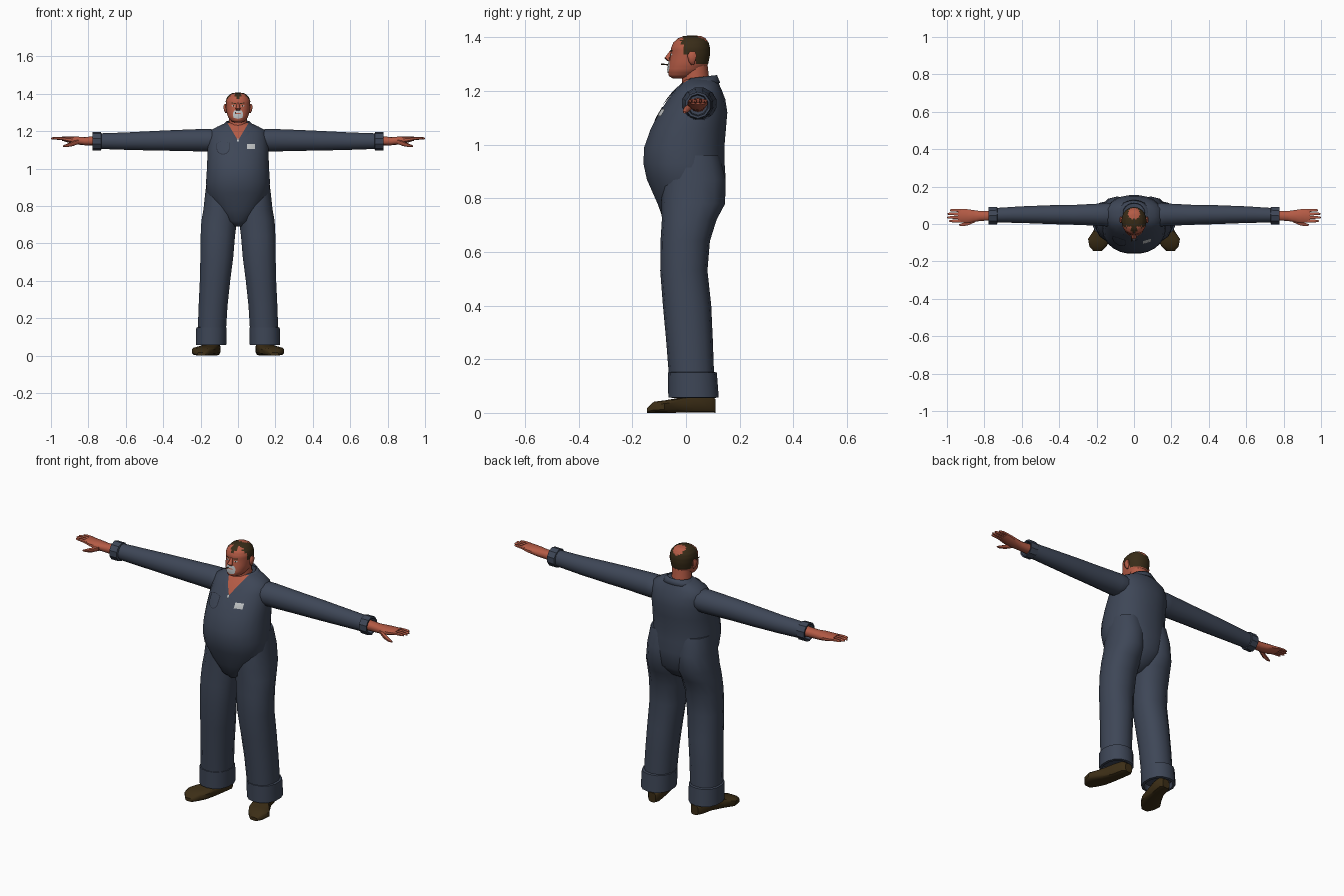
import bpy, bmesh, math
from mathutils import Vector
from mathutils.bvhtree import BVHTree


def material(name, rgb):
    m = bpy.data.materials.new(name)
    m.diffuse_color = (*rgb, 1)
    return m


CLOTH = material("slate cloth", (0.048, 0.062, 0.095))
TRIM = material("dark cloth", (0.022, 0.027, 0.042))
SKIN = material("ruddy skin", (0.46, 0.105, 0.06))
HAIR = material("dark brown hair", (0.04, 0.025, 0.009))
SHOE = material("brown leather", (0.045, 0.027, 0.008))
PALE = material("pale grey", (0.52, 0.54, 0.55))


def finish(bm, name, mats, angle=50):
    bmesh.ops.recalc_face_normals(bm, faces=bm.faces)
    me = bpy.data.meshes.new(name)
    bm.to_mesh(me)
    bm.free()
    ob = bpy.data.objects.new(name, me)
    bpy.context.collection.objects.link(ob)
    for m in mats:
        me.materials.append(m)
    bpy.ops.object.select_all(action='DESELECT')
    ob.select_set(True)
    bpy.context.view_layer.objects.active = ob
    bpy.ops.object.shade_smooth_by_angle(angle=math.radians(angle))
    return ob


def loft(rings, axis='z', sides=12, power=1.0, caps=True, tilt=0.0, steps=1):
    """Rings are (x, y, z, r1, r2); the section lies square to the axis."""
    fine = []
    for a, b in zip(rings, rings[1:]):
        fine += [[p + (q - p) * k / steps for p, q in zip(a, b)] for k in range(steps)]
    fine.append(rings[-1])
    bm = bmesh.new()
    loops = []
    for x, y, z, r1, r2 in fine:
        loop = []
        for i in range(sides):
            t = 2 * math.pi * (i + 0.5) / sides
            u = r1 * math.copysign(abs(math.cos(t)) ** power, math.cos(t))
            v = r2 * math.copysign(abs(math.sin(t)) ** power, math.sin(t))
            d = {'z': (u, v, tilt * v), 'x': (0, u, v), 'y': (u, 0, v)}[axis]
            loop.append(bm.verts.new(Vector((x, y, z)) + Vector(d)))
        loops.append(loop)
    for a, b in zip(loops, loops[1:]):
        for i in range(sides):
            j = (i + 1) % sides
            bm.faces.new((a[i], a[j], b[j], b[i]))
    if caps:
        bm.faces.new(loops[0][::-1])
        bm.faces.new(loops[-1])
    return bm


def fb(z, front, back, half):
    """Upright ring from its front and back limits and half width."""
    return (0, (front + back) / 2, z, half, (back - front) / 2)


def mirrored(rings, s):
    return [(s * r[0], *r[1:]) for r in rings]


def plate(name, outline, target, mat, lift=0.004):
    """Thin patch of (x, z) points laid on the front of a body part."""
    me = target.data
    tree = BVHTree.FromPolygons([v.co for v in me.vertices],
                                [p.vertices for p in me.polygons])

    def drop(x, z):
        hit = tree.ray_cast(Vector((x, -1, z)), Vector((0, 1, 0)))[0]
        return Vector((x, (hit.y if hit else 0) - lift, z))
    n = len(outline)
    cx, cz = (sum(p[k] for p in outline) / n for k in (0, 1))
    bm = bmesh.new()
    mid = bm.verts.new(drop(cx, cz))
    half = [bm.verts.new(drop((x + cx) / 2, (z + cz) / 2)) for x, z in outline]
    rim = [bm.verts.new(drop(x, z)) for x, z in outline]
    for i in range(n):
        j = (i + 1) % n
        bm.faces.new((mid, half[i], half[j]))
        bm.faces.new((half[i], rim[i], rim[j], half[j]))
    ob = finish(bm, name, [mat])
    if sum(p.normal.y for p in ob.data.polygons) > 0:
        ob.data.flip_normals()
    return ob


# Torso with belly; the open neck is cut along two slanted planes
bm = loft([fb(0.69, -0.05, 0.04, 0.02), fb(0.72, -0.085, 0.09, 0.075),
           fb(0.78, -0.107, 0.143, 0.13), fb(0.87, -0.147, 0.149, 0.168),
           fb(0.93, -0.16, 0.145, 0.172), fb(0.99, -0.157, 0.144, 0.168),
           fb(1.06, -0.132, 0.15, 0.165), fb(1.12, -0.1, 0.155, 0.163),
           fb(1.17, -0.067, 0.147, 0.157), fb(1.205, -0.04, 0.133, 0.147),
           fb(1.225, -0.02, 0.124, 0.11), fb(1.243, -0.005, 0.116, 0.07)],
          sides=24, power=0.9)
for s in (1, -1):
    near = [f for f in bm.faces if f.calc_center_median().z > 1.13
            and f.calc_center_median().y < 0.05]
    geom = near + list({e for f in near for e in f.edges}) + list({v for f in near for v in f.verts})
    bmesh.ops.bisect_plane(bm, geom=geom, plane_co=(0, 0, 1.15),
                           plane_no=(s, 0, -0.6))
for f in bm.faces:
    c = f.calc_center_median()
    f.material_index = int(c.y < 0.04 and abs(c.x) < 0.6 * (c.z - 1.15))
torso = finish(bm, "torso", [CLOTH, SKIN])

# Standing collar, open at the throat
bm = loft([(0, 0.054, 1.222, 0.094, 0.074), (0, 0.056, 1.252, 0.062, 0.06)],
          sides=24, caps=False, tilt=0.12, steps=2)
bmesh.ops.delete(bm, geom=[f for f in bm.faces if f.calc_center_median().y < 0.01
                           and abs(f.calc_center_median().x) < 0.055], context='FACES')
collar = finish(bm, "collar", [CLOTH])
mod = collar.modifiers.new("thickness", 'SOLIDIFY')
mod.thickness = 0.006

# Lapels, chest pocket, name patch and zip pull
for s in (1, -1):
    plate("lapel", [(s * 0.052, 1.236), (s * 0.074, 1.222), (s * 0.058, 1.185),
                    (s * 0.012, 1.145), (0, 1.15), (s * 0.028, 1.195)], torso, CLOTH, 0.006)


def pocket(w, h):
    pts = [(-0.08 + w * math.cos(a), 1.105 - h * math.sin(a))
           for a in [math.pi * k / 8 for k in range(9)]]
    return pts + [(-0.08 - w, 1.135), (-0.08 - w * 0.3, 1.145), (-0.08 + w, 1.14)]


plate("pocket_edge", pocket(0.035, 0.03), torso, TRIM, 0.004)
plate("pocket", pocket(0.031, 0.026), torso, CLOTH, 0.007)
plate("name_patch", [(0.049, 1.106), (0.092, 1.106), (0.092, 1.132), (0.049, 1.132)],
      torso, PALE, 0.005)
plate("zip_pull", [(-0.005, 1.15), (0, 1.138), (0.005, 1.15), (0, 1.166)], torso, PALE, 0.008)

for s in (1, -1):
    # Trouser leg, turn-up and shoe
    leg = [(0.083, 0.025, 0.96, 0.083, 0.10), (0.088, 0.03, 0.87, 0.089, 0.117),
           (0.094, 0.027, 0.78, 0.093, 0.119), (0.101, 0.012, 0.72, 0.097, 0.102),
           (0.108, -0.003, 0.64, 0.094, 0.092), (0.113, -0.008, 0.53, 0.09, 0.088),
           (0.123, 0.004, 0.4, 0.083, 0.09), (0.133, 0.013, 0.27, 0.079, 0.087),
           (0.14, 0.021, 0.13, 0.077, 0.084)]
    finish(loft(mirrored(leg, s), sides=14, power=0.9), "trouser_leg", [CLOTH])
    turn = [(0.14, 0.023, 0.153, 0.076, 0.083), (0.142, 0.024, 0.15, 0.083, 0.091),
            (0.144, 0.028, 0.058, 0.083, 0.094), (0.144, 0.028, 0.056, 0.07, 0.08),
            (0.144, 0.028, 0.09, 0.068, 0.078)]
    finish(loft(mirrored(turn, s), sides=14, power=0.9), "trouser_cuff", [CLOTH], 35)
    shoe = [(0.128, 0.11, 0.026, 0.022, 0.026), (0.131, 0.09, 0.034, 0.037, 0.034),
            (0.142, 0.03, 0.035, 0.04, 0.035), (0.163, -0.03, 0.028, 0.051, 0.028),
            (0.185, -0.08, 0.0235, 0.062, 0.0235), (0.193, -0.12, 0.021, 0.046, 0.021),
            (0.195, -0.145, 0.009, 0.022, 0.009)]
    finish(loft(mirrored(shoe, s), axis='y', sides=12, power=0.55), "shoe", [SHOE], 40)

    # Sleeve with folded wrist cuff
    sleeve = [(0.10, 0.05, 1.155, 0.058, 0.05), (0.145, 0.05, 1.153, 0.066, 0.06),
              (0.17, 0.05, 1.152, 0.062, 0.063), (0.32, 0.049, 1.151, 0.055, 0.058),
              (0.45, 0.05, 1.149, 0.052, 0.054), (0.6, 0.05, 1.147, 0.046, 0.048),
              (0.74, 0.047, 1.147, 0.04, 0.043)]
    finish(loft(mirrored(sleeve, s), axis='x', sides=12), "sleeve", [CLOTH])
    wrist = [(0.73, 0.046, 1.147, 0.042, 0.042), (0.733, 0.045, 1.147, 0.049, 0.049),
             (0.777, 0.044, 1.147, 0.048, 0.05), (0.777, 0.044, 1.147, 0.04, 0.041),
             (0.75, 0.044, 1.147, 0.036, 0.037)]
    finish(loft(mirrored(wrist, s), axis='x', sides=10), "sleeve_cuff", [CLOTH], 35)

    # Hand: palm, four fingers and a thumb
    palm = [(0.75, 0.045, 1.148, 0.028, 0.026), (0.82, 0.043, 1.147, 0.027, 0.022),
            (0.86, 0.042, 1.15, 0.034, 0.021), (0.90, 0.043, 1.154, 0.039, 0.017),
            (0.94, 0.045, 1.16, 0.037, 0.011)]
    finish(loft(mirrored(palm, s), axis='x', sides=10, power=0.85), "palm", [SKIN])
    for k, tip in enumerate((0.99, 1.0, 0.998, 0.985)):
        y = 0.016 + 0.019 * k
        finger = [(0.925, y, 1.159, 0.009, 0.009), (0.96, y, 1.162, 0.0085, 0.008),
                  (tip - 0.008, y, 1.162, 0.007, 0.006), (tip, y, 1.161, 0.003, 0.003)]
        finish(loft(mirrored(finger, s), axis='x', sides=6), "finger", [SKIN], 60)
    thumb = [(0.85, 0.02, 1.146, 0.012, 0.014), (0.885, 0.004, 1.133, 0.012, 0.013),
             (0.915, -0.003, 1.124, 0.01, 0.009), (0.935, -0.005, 1.12, 0.004, 0.004)]
    finish(loft(mirrored(thumb, s), axis='x', sides=6), "thumb", [SKIN], 60)

    # Ear
    ear = [(0.064, 0.024, 1.297, 0.004, 0.006), (0.067, 0.022, 1.31, 0.008, 0.013),
           (0.07, 0.022, 1.332, 0.009, 0.019), (0.068, 0.024, 1.346, 0.005, 0.011)]
    finish(loft(mirrored(ear, s), sides=8), "ear", [SKIN], 60)

# Neck
finish(loft([fb(1.17, -0.03, 0.09, 0.055), fb(1.22, -0.015, 0.092, 0.053),
             fb(1.255, -0.015, 0.085, 0.05), fb(1.3, -0.01, 0.08, 0.05)], sides=14),
       "neck", [SKIN])

# Head, with receding hair and a bald crown coloured by position
bm = loft([fb(1.247, -0.05, 0.01, 0.02), fb(1.255, -0.064, 0.035, 0.038),
           fb(1.275, -0.068, 0.065, 0.053), fb(1.30, -0.064, 0.083, 0.061),
           fb(1.335, -0.057, 0.09, 0.065), fb(1.36, -0.056, 0.09, 0.066),
           fb(1.38, -0.048, 0.085, 0.06), fb(1.396, -0.03, 0.073, 0.046),
           fb(1.404, -0.01, 0.058, 0.03), fb(1.407, 0.015, 0.03, 0.006)],
          sides=28, power=0.92, steps=3)
for f in bm.faces:
    x, y, z = f.calc_center_median()
    ax = abs(x)
    front = -0.052 if ax < 0.014 else -0.012 if ax < 0.042 else -0.022
    hair = (z > 1.372 and y > front) or (y > -0.01 and z > 1.335) or (y > 0.03 and z > 1.298)
    bald = z > 1.375 and math.hypot(x, y - 0.055) < 0.031
    f.material_index = int(hair and not bald)
head = finish(bm, "head", [SKIN, HAIR])

# Nose
finish(loft([(0, -0.053, 1.35, 0.006, 0.007), (0, -0.063, 1.332, 0.009, 0.011),
             (0, -0.069, 1.322, 0.014, 0.013), (0, -0.062, 1.312, 0.011, 0.008)], sides=8),
       "nose", [SKIN])

# Eyes, brows, grey beard patch, mouth and cigarette
for s in (1, -1):
    plate("eye", [(s * 0.014, 1.334), (s * 0.026, 1.331), (s * 0.036, 1.335),
                  (s * 0.025, 1.341)], head, PALE, 0.003)
    plate("pupil", [(s * 0.022, 1.332), (s * 0.028, 1.332), (s * 0.028, 1.34),
                    (s * 0.022, 1.34)], head, HAIR, 0.0045)
    plate("eyebrow", [(s * 0.01, 1.346), (s * 0.036, 1.348), (s * 0.034, 1.353),
                      (s * 0.012, 1.351)], head, HAIR, 0.004)
plate("beard_patch", [(-0.024, 1.272), (0, 1.266), (0.024, 1.272), (0.028, 1.295),
                      (0.02, 1.311), (0, 1.313), (-0.02, 1.311), (-0.028, 1.295)],
      head, PALE, 0.003)
plate("mouth", [(-0.016, 1.292), (0.016, 1.292), (0.014, 1.297), (-0.014, 1.297)],
      head, SKIN, 0.005)
finish(loft([(-0.012, -0.06, 1.297, 0.0025, 0.0025), (-0.014, -0.094, 1.3, 0.0025, 0.0025)],
            axis='y', sides=6), "cigarette", [HAIR])
